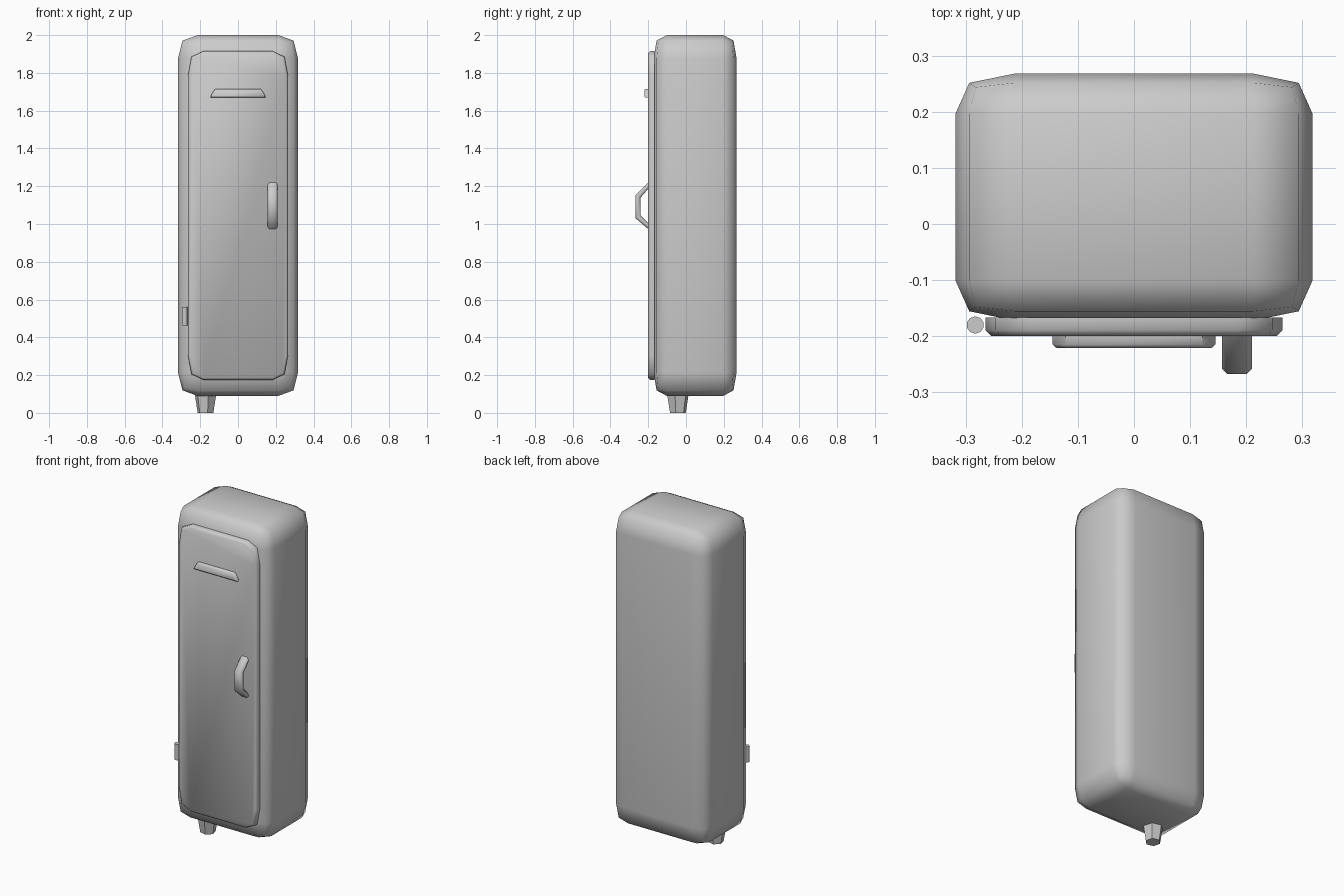
import bpy, bmesh
from mathutils import Matrix, Vector

if "Cube" in bpy.data.objects:
    bpy.data.objects.remove(bpy.data.objects["Cube"])


def finish(name, bm, angle=None):
    bmesh.ops.recalc_face_normals(bm, faces=bm.faces)
    for f in bm.faces:
        f.smooth = angle is not None
    if angle is not None:
        for e in bm.edges:
            e.smooth = e.calc_face_angle(0) < angle
    me = bpy.data.meshes.new(name)
    bm.to_mesh(me)
    bm.free()
    ob = bpy.data.objects.new(name, me)
    bpy.context.collection.objects.link(ob)
    return ob


def rounded_box(lo, hi, radii, axis=None):
    """Box with a different corner radius per axis; axis limits it to edges along that axis."""
    lo, hi, r = Vector(lo), Vector(hi), Vector(radii)
    bm = bmesh.new()
    bmesh.ops.create_cube(bm, size=1)
    bm.transform(Matrix.Diagonal([(hi[i] - lo[i]) / r[i] for i in range(3)] + [1]))
    edges = [e for e in bm.edges if axis is None
             or abs(e.verts[0].co[axis] - e.verts[1].co[axis]) > 1e-4]
    bmesh.ops.bevel(bm, geom=edges, offset=1, offset_type='OFFSET', segments=2,
                    profile=0.59, affect='EDGES')
    bm.transform(Matrix.Translation((lo + hi) / 2) @ Matrix.Diagonal((*r, 1)))
    return bm


def bevel_where(bm, test, width, segments=1):
    edges = [e for e in bm.edges if test(e)]
    bmesh.ops.bevel(bm, geom=edges, offset=width, offset_type='OFFSET', segments=segments,
                    profile=0.5, affect='EDGES', clamp_overlap=True)


def prism(points, offset):
    """Extrude a closed outline of 3D points."""
    bm = bmesh.new()
    f = bm.faces.new([bm.verts.new(p) for p in points])
    ext = bmesh.ops.extrude_face_region(bm, geom=[f], use_keep_orig=True)
    bmesh.ops.translate(bm, vec=offset,
                        verts=[v for v in ext['geom'] if isinstance(v, bmesh.types.BMVert)])
    bmesh.ops.recalc_face_normals(bm, faces=bm.faces)
    return bm


# Rounded cabinet
finish("cabinet_body",
       rounded_box((-0.318, -0.172, 0.09), (0.318, 0.268, 2.0), (0.105, 0.071, 0.125)), 1.4)

# Door panel with rounded corners and softened front rim
bm = rounded_box((-0.265, -0.2, 0.175), (0.265, -0.167, 1.915), (0.08, 1.0, 0.13), axis=1)
bevel_where(bm, lambda e: all(v.co.y < -0.19 for v in e.verts), 0.011)
finish("door", bm, 1.0)

# Raised nameplate strip
outline = [(-0.145, 1.67), (0.145, 1.67), (0.143, 1.682), (0.122, 1.715),
           (-0.122, 1.715), (-0.143, 1.682)]
bm = prism([(x, -0.195, z) for x, z in outline], (0, -0.026, 0))
bevel_where(bm, lambda e: all(v.co.y < -0.21 for v in e.verts), 0.006)
finish("door_plate", bm, 0.9)

# Door handle: bent bar
outline = [(-0.195, 1.225), (-0.267, 1.153), (-0.267, 1.03), (-0.195, 0.969),
           (-0.195, 1.002), (-0.24, 1.045), (-0.24, 1.14), (-0.195, 1.192)]
bm = prism([(0.157, y, z) for y, z in outline], (0.053, 0, 0))
bevel_where(bm, lambda e: abs(e.verts[0].co.x - e.verts[1].co.x) < 1e-4
            and min(v.co.y for v in e.verts) < -0.2, 0.009)
finish("door_handle", bm, 0.9)


def upright(name, sides, r_bottom, r_top, x, y, z0, z1, turn=0.0, angle=None):
    bm = bmesh.new()
    bmesh.ops.create_cone(bm, cap_ends=True, segments=sides, radius1=r_bottom,
                          radius2=r_top, depth=z1 - z0)
    bm.transform(Matrix.Translation((x, y, (z0 + z1) / 2)) @ Matrix.Rotation(turn, 4, 'Z'))
    finish(name, bm, angle)


# Hinge pin and tapered foot
upright("hinge", 10, 0.0155, 0.0155, -0.283, -0.18, 0.463, 0.56, angle=0.8)
upright("foot", 6, 0.043, 0.059, -0.172, -0.043, 0.0, 0.1, turn=0.26)
